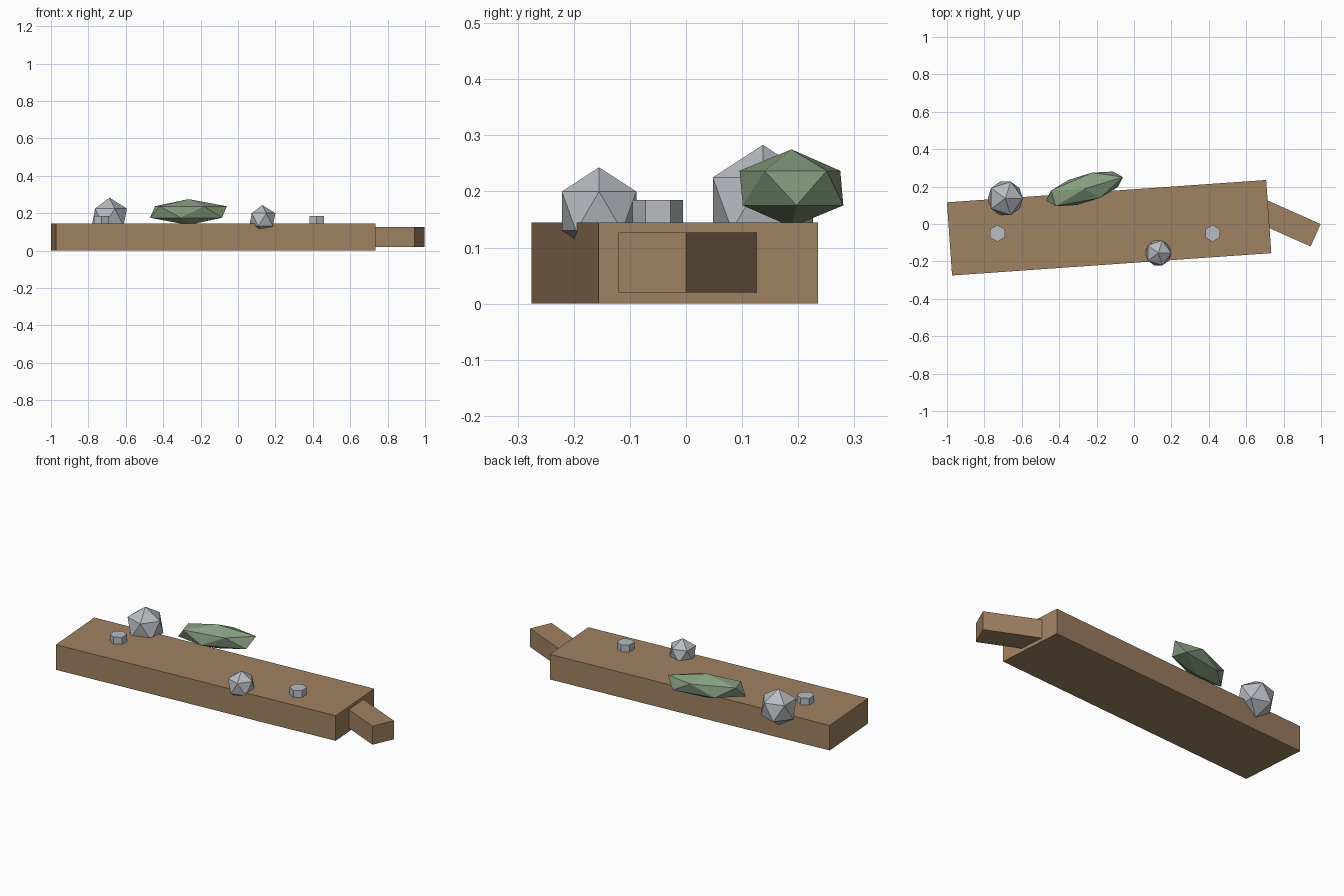
import bpy
from math import radians

cube = bpy.data.objects.get("Cube")
if cube:
    bpy.data.objects.remove(cube, do_unlink=True)


def srgb(*c):
    return [(v / 255 / 12.92) if v < 11 else ((v / 255 + 0.055) / 1.055) ** 2.4 for v in c] + [1.0]


def material(name, color):
    m = bpy.data.materials.new(name)
    m.use_nodes = True
    m.diffuse_color = color
    m.node_tree.nodes["Principled BSDF"].inputs["Base Color"].default_value = color
    return m


wood = material("brown wood", srgb(160, 130, 98))
stone = material("grey stone", srgb(184, 188, 194))
moss = material("moss green", srgb(134, 158, 128))


def finish(name, mat, scale=(1, 1, 1)):
    ob = bpy.context.object
    ob.name = name
    ob.scale = scale
    ob.data.materials.append(mat)
    return ob


def beam(name, center, size, angle):
    bpy.ops.mesh.primitive_cube_add(size=1, location=center, rotation=(0, 0, radians(angle)))
    return finish(name, wood, size)


def lump(name, mat, center, scale, angle=0):
    bpy.ops.mesh.primitive_ico_sphere_add(subdivisions=1, radius=1, location=center,
                                          rotation=(0, 0, radians(angle)))
    return finish(name, mat, scale)


# Main plank and the broken piece jutting from its end
beam("plank", (-0.133, -0.02, 0.0725), (1.711, 0.392, 0.145), 4)
beam("broken_stub", (0.811, 0.011, 0.0735), (0.35, 0.131, 0.107), -24)

# Hexagonal nail heads
for side, x in (("left", 0.42), ("right", -0.73)):
    bpy.ops.mesh.primitive_cylinder_add(vertices=6, radius=0.045, depth=0.06,
                                        location=(x, -0.05, 0.155))
    finish("nail_head_" + side, stone)

# Faceted stones and a flattened clump of moss
lump("large_stone", stone, (-0.688, 0.137, 0.178), (0.105,) * 3)
lump("small_stone", stone, (0.13, -0.155, 0.165), (0.078,) * 3)
lump("moss_clump", moss, (-0.265, 0.188, 0.206), (0.24, 0.083, 0.069), 17)
